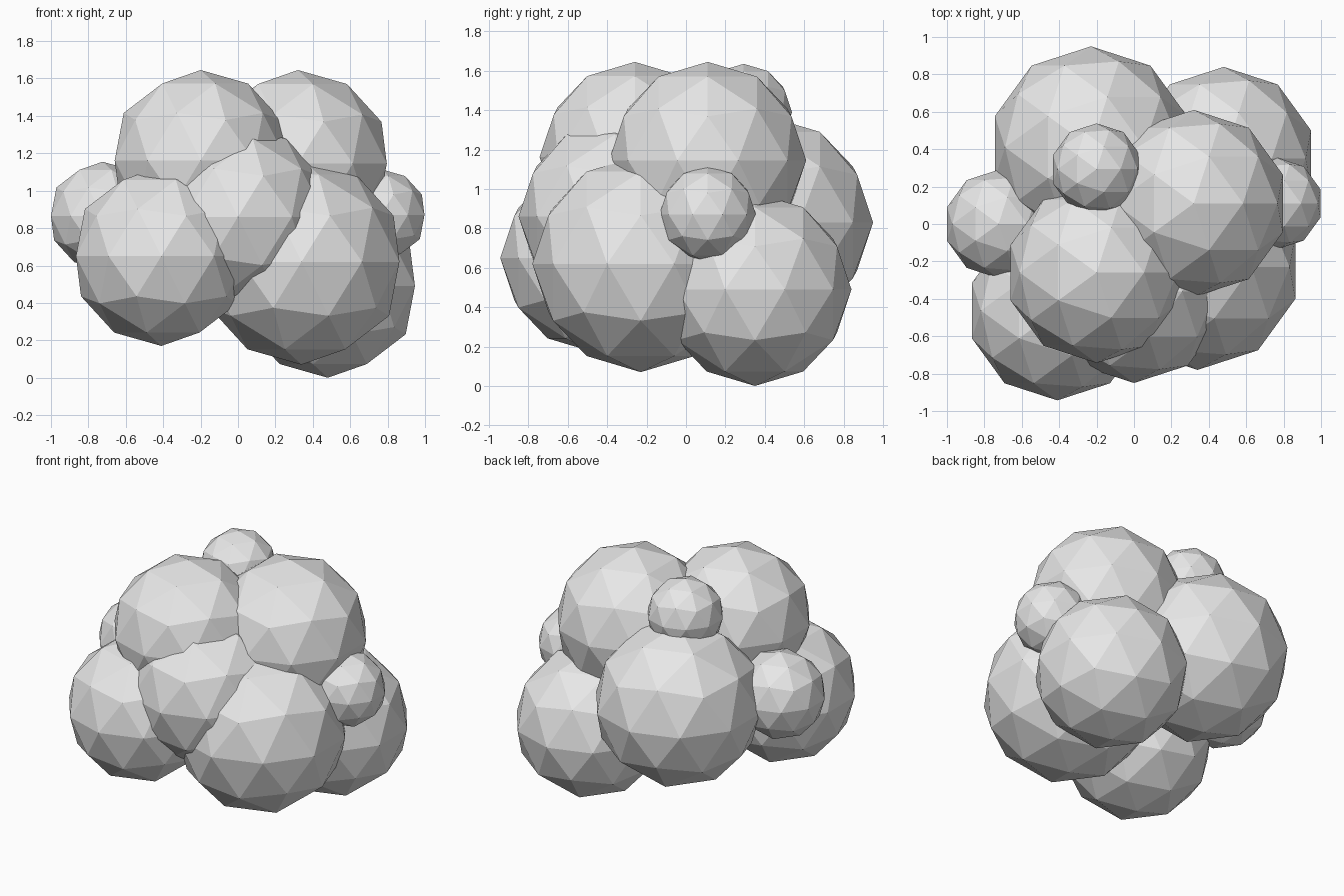
import bpy

if "Cube" in bpy.data.objects:
    bpy.data.objects.remove(bpy.data.objects["Cube"])

# One pale grey for the whole cluster
grey = bpy.data.materials.new("pale_grey")
grey.diffuse_color = (0.8, 0.8, 0.8, 1.0)
grey.use_nodes = True
grey.node_tree.nodes["Principled BSDF"].inputs["Base Color"].default_value = grey.diffuse_color


def lobe(name, centre, radius):
    """Faceted 80-sided ball."""
    bpy.ops.mesh.primitive_ico_sphere_add(subdivisions=2, radius=radius, location=centre)
    ob = bpy.context.object
    ob.name = name
    ob.data.materials.append(grey)


# Large lobes: lower ring, middle, then the two on top
lobe("front_left_lobe", (-0.41, -0.463, 0.65), 0.48)
lobe("front_right_lobe", (0.34, -0.23, 0.62), 0.55)
lobe("front_middle_lobe", (0.0, -0.36, 0.86), 0.49)
lobe("back_right_lobe", (0.48, 0.35, 0.49), 0.49)
lobe("back_left_lobe", (-0.23, 0.41, 0.83), 0.54)
lobe("top_right_lobe", (0.32, 0.11, 1.145), 0.50)
lobe("top_left_lobe", (-0.20, -0.26, 1.162), 0.483)

# Small lobes filling the gaps
lobe("small_left_lobe", (-0.724, 0.0, 0.865), 0.29)
lobe("small_right_lobe", (0.764, 0.11, 0.87), 0.245)
lobe("small_top_lobe", (-0.20, 0.293, 1.39), 0.245)
